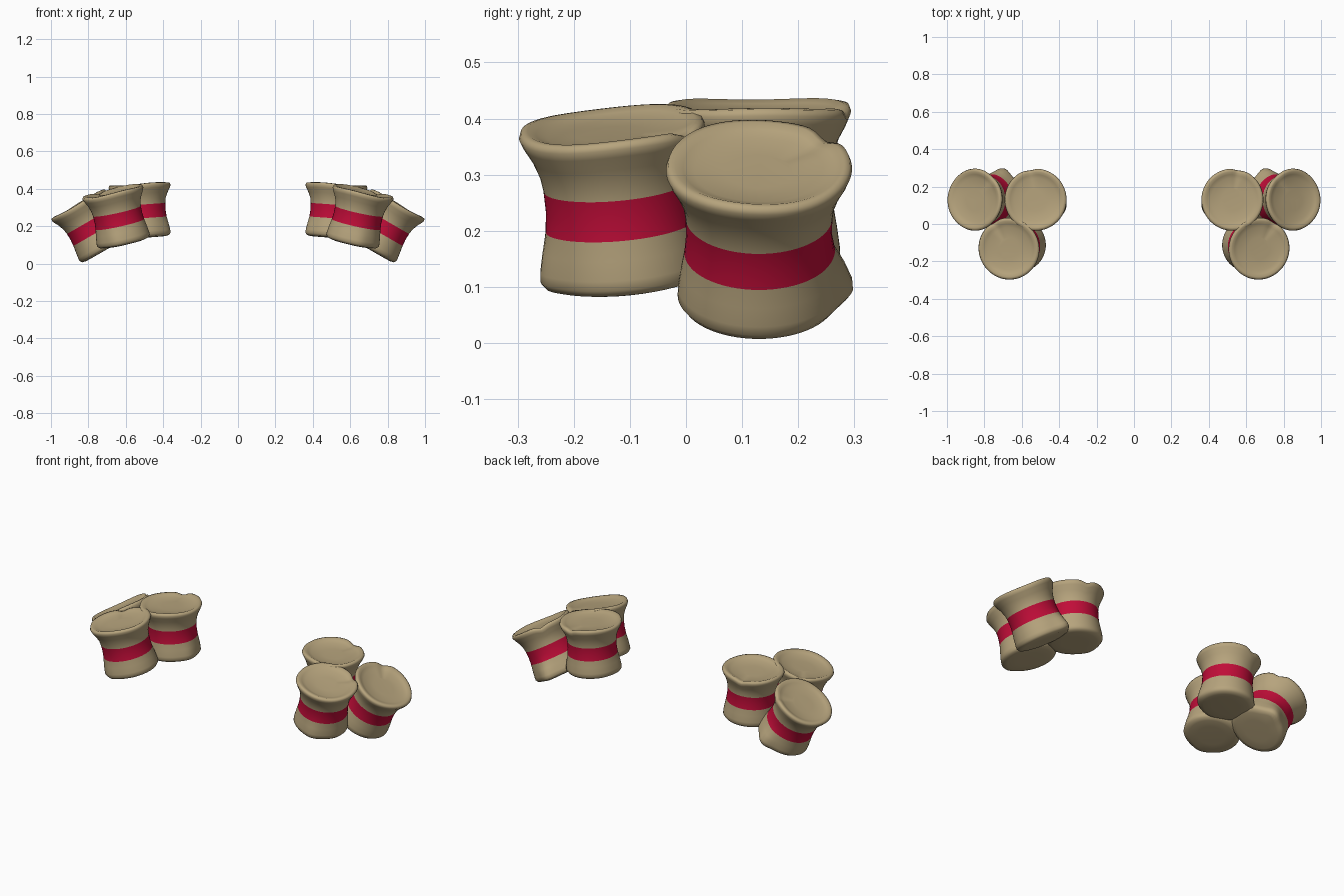
import bpy, bmesh, math
from mathutils import Vector, Euler

if "Cube" in bpy.data.objects:
    bpy.data.objects.remove(bpy.data.objects["Cube"])


def material(name, col):
    m = bpy.data.materials.new(name)
    m.diffuse_color = (*col, 1)
    m.use_nodes = True
    m.node_tree.nodes["Principled BSDF"].inputs["Base Color"].default_value = m.diffuse_color
    return m


tan = material("tan cloth", (0.47, 0.37, 0.205))
red = material("crimson band", (0.53, 0.004, 0.04))

# (radius, height along the axis) from the base centre to the dished top centre
PROFILE = [(0.07, 0.0), (0.115, 0.001), (0.136, 0.006), (0.145, 0.018), (0.144, 0.035),
           (0.139, 0.07), (0.133, 0.105), (0.130, 0.14), (0.131, 0.178), (0.135, 0.205),
           (0.146, 0.235), (0.160, 0.261), (0.166, 0.276), (0.162, 0.287),
           (0.150, 0.289), (0.135, 0.282), (0.115, 0.275), (0.06, 0.272)]
BAND = (0.105, 0.178)
SEG = 64


def bump(a, centre, width):
    d = (a - centre + math.pi) % (2 * math.pi) - math.pi
    return math.exp(-(d / width) ** 2)


def sack(name, base, tilt_x, tilt_y, pinch, amount, dent, side):
    """Waisted cloth sack: lathe with a pinched lower corner and a dented rim."""
    rot = Euler((math.radians(tilt_x), math.radians(tilt_y), 0)).to_matrix()
    pinch, dent = math.radians(pinch), math.radians(dent)

    def place(p):
        q = rot @ Vector(p) + Vector(base)
        return (q.x * side, q.y, q.z)

    bm = bmesh.new()
    rings = []
    for i, (r, h) in enumerate(PROFILE):
        ring = []
        for k in range(SEG):
            a = 2 * math.pi * k / SEG
            rr, hh = r, h
            if 0 < i < 7:                       # pinched corner fades out at the band
                rr += amount * bump(a, pinch, 0.3) * min(1, (0.115 - h) / 0.07)
            if i > 9:                           # soft notch and waviness in the rim
                f = min(1, r / 0.15) ** 3
                hh -= 0.012 * f * bump(a, dent, 0.17)
                hh += 0.003 * f * math.sin(3 * a + dent)
                rr -= 0.006 * f * bump(a, dent, 0.2)
            ring.append(bm.verts.new(place((rr * math.cos(a), rr * math.sin(a), hh))))
        rings.append(ring)
    for i in range(len(rings) - 1):
        in_band = PROFILE[i][1] >= BAND[0] and PROFILE[i + 1][1] <= BAND[1] and i < 9
        for k in range(SEG):
            n = (k + 1) % SEG
            f = bm.faces.new((rings[i][k], rings[i][n], rings[i + 1][n], rings[i + 1][k]))
            f.material_index = int(in_band)
    bm.faces.new(rings[0][::-1])
    bm.faces.new(rings[-1])
    bmesh.ops.recalc_face_normals(bm, faces=bm.faces)
    for f in bm.faces:
        f.smooth = True
    me = bpy.data.meshes.new(name)
    bm.to_mesh(me)
    bm.free()
    me.materials.append(tan)
    me.materials.append(red)
    ob = bpy.data.objects.new(name, me)
    bpy.context.collection.objects.link(ob)


# Three sacks fanned outward on each side
for side, label in ((1, "right"), (-1, "left")):
    sack(label + "_outer_sack", (0.712, 0.13, 0.070), 0, 30, 100, 0.025, 130, side)
    sack(label + "_front_sack", (0.609, -0.108, 0.108), 5, 12.5, 285, 0.008, 60, side)
    sack(label + "_inner_sack", (0.507, 0.13, 0.138), 0, 4, 200, 0.008, 80, side)
